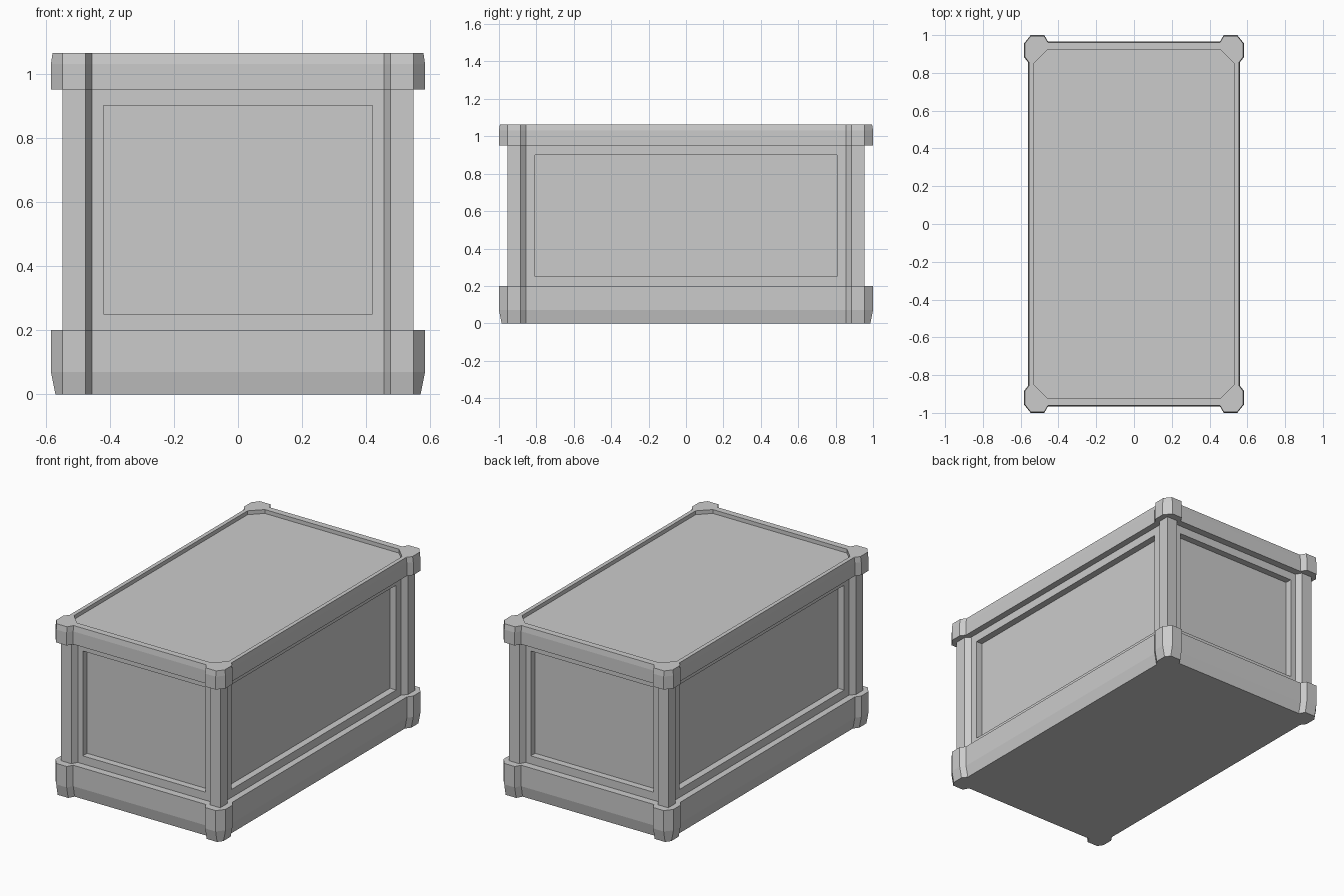
import bpy, bmesh

if "Cube" in bpy.data.objects:
    bpy.data.objects.remove(bpy.data.objects["Cube"])

# Quarter outlines (+x, +y corner), from the side rail round to the end rail
RIM = [(0.56, 0.855), (0.583, 0.885), (0.583, 0.955), (0.547, 1.0), (0.475, 1.0), (0.455, 0.965)]
MID = [(0.52, 0.855), (0.547, 0.885), (0.547, 0.954), (0.547, 0.955), (0.475, 0.955), (0.455, 0.92)]
TOP_RECESS = [(0.53, 0.85), (0.46, 0.92)]


def full_loop(quarter):
    """Mirror a quarter outline into a closed counter-clockwise loop."""
    half = quarter + [(-x, y) for x, y in reversed(quarter)]
    return half + [(-x, -y) for x, y in half]


def inset(quarter, d):
    """Pull only the outer faces of the rim inwards."""
    return [(x - d if x > 0.55 else x, y - d if y > 0.96 else y) for x, y in quarter]


def loft(bm, layers):
    """Skin a stack of (quarter outline, z) layers and cap both ends."""
    rings = [[bm.verts.new((x, y, z)) for x, y in full_loop(q)] for q, z in layers]
    n = len(rings[0])
    for a, b in zip(rings, rings[1:]):
        for i in range(n):
            j = (i + 1) % n
            bm.faces.new((a[i], a[j], b[j], b[i]))
    bm.faces.new(rings[0][::-1])
    bm.faces.new(rings[-1])


def box(bm, centre, size):
    verts = bmesh.ops.create_cube(bm, size=1)["verts"]
    bmesh.ops.scale(bm, vec=size, verts=verts)
    bmesh.ops.translate(bm, vec=centre, verts=verts)


def make_object(name, bm):
    bmesh.ops.recalc_face_normals(bm, faces=bm.faces)
    mesh = bpy.data.meshes.new(name)
    bm.to_mesh(mesh)
    bm.free()
    ob = bpy.data.objects.new(name, mesh)
    bpy.context.collection.objects.link(ob)
    return ob


# Crate body: bottom rim, square posts with recessed sides, top rim
bm = bmesh.new()
loft(bm, [(inset(RIM, 0.014), 0), (RIM, 0.07), (RIM, 0.2), (MID, 0.2),
          (MID, 0.95), (RIM, 0.95), (RIM, 1.03), (inset(RIM, 0.005), 1.064)])
crate = make_object("crate", bm)

# Cutter for the four side panels and the lid panel
bm = bmesh.new()
depth = 0.042
for s in (-1, 1):
    box(bm, (0, s * (0.92 - depth + 0.1), 0.575), (0.84, 0.2, 0.65))
    box(bm, (s * (0.52 - depth + 0.1), 0, 0.575), (0.2, 1.615, 0.65))
loft(bm, [(TOP_RECESS, 1.04), (TOP_RECESS, 1.2)])
cutter = make_object("panel_cutter", bm)
cutter.hide_render = True

# Carve the panels and drop the cutter
mod = crate.modifiers.new("panels", "BOOLEAN")
mod.operation = "DIFFERENCE"
mod.solver = "EXACT"
mod.object = cutter
bpy.context.view_layer.objects.active = crate
crate.select_set(True)
bpy.ops.object.modifier_apply(modifier=mod.name)
bpy.data.objects.remove(cutter)
